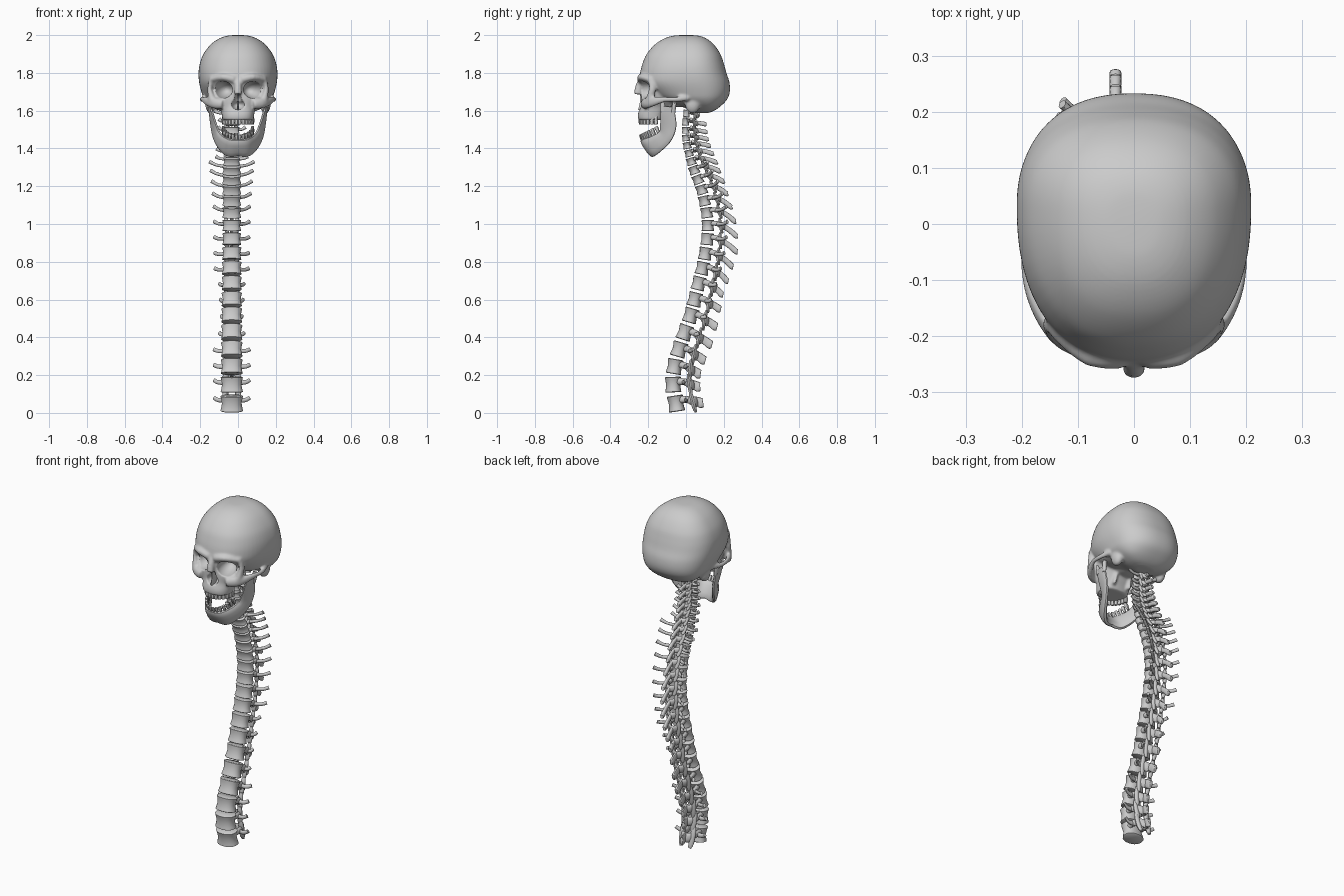
import bpy, bmesh
from math import sin, cos, pi, radians
from mathutils import Vector, Matrix

if "Cube" in bpy.data.objects:
    bpy.data.objects.remove(bpy.data.objects["Cube"])


# ---------- helpers ----------
def spline(rows, k=4):
    """Catmull-Rom subdivision of rows of numbers."""
    out = []
    for i in range(len(rows) - 1):
        p0, p1 = rows[max(i - 1, 0)], rows[i]
        p2, p3 = rows[i + 1], rows[min(i + 2, len(rows) - 1)]
        for s in range(k):
            t = s / k
            out.append([0.5 * (2 * b + (c - a) * t + (2 * a - 5 * b + 4 * c - d) * t * t
                               + (3 * b - a - 3 * c + d) * t ** 3)
                        for a, b, c, d in zip(p0, p1, p2, p3)])
    return out + [list(rows[-1])]


def loft(bm, rings):
    """Bridge rings of points and cap both ends."""
    vs = [[bm.verts.new(p) for p in r] for r in rings]
    n = len(vs[0])
    for a, b in zip(vs, vs[1:]):
        for j in range(n):
            bm.faces.new((a[j], a[(j + 1) % n], b[(j + 1) % n], b[j]))
    bm.faces.new(vs[0][::-1])
    bm.faces.new(vs[-1])


def sup(a, e):
    """Point on a unit superellipse."""
    c, s = cos(a), sin(a)
    f = (abs(c) ** e + abs(s) ** e) ** (-1 / e)
    return c * f, s * f


def tube(bm, rows, side=(1, 0, 0), n=10, e=2.0, k=3):
    """Rows (x, y, z, r_side, r_other[, side xyz]) swept as a rounded bar."""
    rows = spline(rows, k)
    rings = []
    for i, r in enumerate(rows):
        p = Vector(r[:3])
        t = (Vector(rows[min(i + 1, len(rows) - 1)][:3]) - Vector(rows[max(i - 1, 0)][:3])).normalized()
        s = Vector(r[5:8]) if len(r) > 5 else Vector(side)
        s = (s - t * s.dot(t)).normalized()
        u = t.cross(s)
        rings.append([p + s * r[3] * x + u * r[4] * y
                      for x, y in (sup(2 * pi * j / n, e) for j in range(n))])
    loft(bm, rings)


def eggs(bm, rows, e=2.3, n=64, mid=0.6, k=5):
    """Horizontal egg sections from rows (z, y_front, y_back, half_width)."""
    rings = []
    for z, yf, yb, hw in spline(rows, k):
        c = yb * mid + yf * (1 - mid)
        ring = []
        for j in range(n):
            x, y = sup(2 * pi * j / n, e)
            ring.append((hw * x, c + y * (yb - c if y > 0 else c - yf), z))
        rings.append(ring)
    loft(bm, rings)


def ball(bm, loc, rad, rot=0):
    m = Matrix.Translation(loc) @ Matrix.Rotation(rot, 4, 'Z') @ Matrix.Diagonal((*rad, 1))
    bmesh.ops.create_uvsphere(bm, u_segments=32, v_segments=20, radius=1, matrix=m)


def finish(bm, name, shade=True):
    bmesh.ops.recalc_face_normals(bm, faces=bm.faces[:])
    me = bpy.data.meshes.new(name)
    bm.to_mesh(me)
    bm.free()
    o = bpy.data.objects.new(name, me)
    bpy.context.collection.objects.link(o)
    bpy.ops.object.select_all(action='DESELECT')
    o.select_set(True)
    bpy.context.view_layer.objects.active = o
    if shade:
        bpy.ops.object.shade_smooth_by_angle(angle=radians(45))
    return o


def key(i, *ks):
    """Piecewise linear value along the spine."""
    for (a, va), (b, vb) in zip(ks, ks[1:]):
        if i <= b:
            return va + (vb - va) * (i - a) / (b - a)


# ---------- skull: braincase, face and cheekbones fused by remeshing ----------
bm = bmesh.new()
eggs(bm, [(2.0, -.015, .015, .012), (1.997, -.065, .065, .055), (1.982, -.115, .108, .1),
          (1.95, -.165, .148, .145), (1.9, -.208, .182, .183), (1.85, -.23, .2, .202),
          (1.8, -.243, .214, .209), (1.75, -.245, .23, .206), (1.7, -.2, .232, .194),
          (1.66, -.14, .218, .178), (1.625, -.03, .185, .145), (1.6, .02, .15, .1),
          (1.588, .05, .12, .05)])
eggs(bm, [(1.77, -.235, -.08, .12), (1.71, -.238, -.08, .128), (1.66, -.24, -.08, .118),
          (1.62, -.243, -.09, .095), (1.58, -.255, -.11, .086), (1.55, -.253, -.12, .082)], e=2.5, mid=.6)
ball(bm, (0, -.04, 1.655), (.075, .11, .035))
tube(bm, [(0, -.232, 1.765, .024, .02), (0, -.248, 1.725, .02, .022), (0, -.262, 1.685, .022, .016)])
for s in (-1, 1):
    # brow, outer orbit rim, cheekbone with arch, mastoid, palate wing
    tube(bm, [(s * .02, -.243, 1.765, .02, .016), (s * .08, -.236, 1.778, .018, .018),
              (s * .135, -.19, 1.765, .016, .018)], side=(0, 0, 1))
    tube(bm, [(s * .137, -.185, 1.775, .014, .02), (s * .15, -.178, 1.715, .013, .02),
              (s * .135, -.195, 1.655, .022, .02)])
    tube(bm, [(s * .08, -.222, 1.635, .026, .022), (s * .125, -.205, 1.64, .03, .02),
              (s * .162, -.165, 1.65, .025, .015), (s * .187, -.11, 1.66, .015, .011),
              (s * .19, -.05, 1.66, .014, .012), (s * .172, .01, 1.668, .018, .016)], side=(0, 0, 1))
    ball(bm, (s * .145, .035, 1.635), (.028, .04, .05))
    tube(bm, [(s * .045, -.1, 1.66, .012, .03), (s * .05, -.11, 1.57, .01, .02)])
skull = finish(bm, "skull", False)


def modify(kind, **kw):
    bpy.context.view_layer.objects.active = skull
    m = skull.modifiers.new(kind.lower(), kind)
    for a, v in kw.items():
        setattr(m, a, v)
    bpy.ops.object.modifier_apply(modifier=m.name)


modify('REMESH', mode='VOXEL', voxel_size=.006)
modify('SMOOTH', factor=.5, iterations=6)
# eye sockets and pear-shaped nose opening
for loc, rad, rot in (((-.08, -.225, 1.711), (.051, .1, .045), -.25),
                      ((.08, -.225, 1.711), (.051, .1, .045), .25),
                      ((0, -.25, 1.632), (.036, .07, .028), 0),
                      ((0, -.25, 1.655), (.021, .06, .036), 0)):
    bm = bmesh.new()
    ball(bm, loc, rad, rot)
    cut = finish(bm, "cutter", False)
    cut.hide_render = True
    skull.select_set(True)
    modify('BOOLEAN', operation='DIFFERENCE', object=cut, solver='EXACT')
    bpy.data.objects.remove(cut)
modify('REMESH', mode='VOXEL', voxel_size=.005)
modify('SMOOTH', factor=.5, iterations=3)
skull.data.polygons.foreach_set("use_smooth", [True] * len(skull.data.polygons))

bm = bmesh.new()
tube(bm, [(0, -.215, 1.69, .004, .03), (0, -.22, 1.645, .004, .025), (0, -.225, 1.6, .006, .03)])
finish(bm, "nasal_septum")

# ---------- open lower jaw: one sweep from joint to joint ----------
half = [((0, -.236, 1.447), (0, -.178, 1.362), .015), ((.045, -.222, 1.45), (.052, -.165, 1.36), .016),
        ((.08, -.175, 1.468), (.09, -.13, 1.387), .014), ((.103, -.135, 1.497), (.12, -.083, 1.435), .012),
        ((.123, -.128, 1.55), (.133, -.06, 1.492), .010), ((.138, -.132, 1.6), (.145, -.06, 1.57), .009),
        ((.145, -.128, 1.63), (.152, -.06, 1.615), .008)]
rows = []
for s, part in ((-1, half[:0:-1]), (1, half)):
    for a, b, th in part:
        a, b = (Vector((s * v[0], v[1], v[2])) for v in (a, b))
        d = (a - b) / 2
        rows.append((*((a + b) / 2), d.length, th, *d.normalized()))
bm = bmesh.new()
tube(bm, rows, n=16, e=2.8, k=5)
for s in (-1, 1):
    tube(bm, [(s * .15, -.068, 1.59, .008, .012), (s * .152, -.062, 1.63, .014, .011),
              (s * .152, -.06, 1.652, .012, .008)])
    tube(bm, [(s * .143, -.118, 1.6, .007, .018), (s * .146, -.125, 1.635, .006, .012),
              (s * .147, -.13, 1.658, .003, .005)])
finish(bm, "lower_jaw")

# ---------- teeth ----------
for name, lower in (("upper_teeth", 0), ("lower_teeth", 1)):
    bm = bmesh.new()
    for i in range(14):
        a = radians(-84 + 168 * i / 13)
        x, y = .078 * sin(a), -.148 - .095 * cos(a)
        if lower:
            y += .013
            base, d = Vector((x, y, 1.44 + .5 * (y + .23))), Vector((0, -.4, .92))
        else:
            base, d = Vector((x, y, 1.562)), Vector((0, -.05, -1))
        w = .0085 + .002 * abs(sin(a))
        prof = ((-.01, .6, .6), (.008, .8, .85), (.026, 1, .8), (.036, .85, .45 + .3 * abs(sin(a))))
        tube(bm, [(*(base + d * t), w * p, w * q) for t, p, q in prof],
             side=(cos(a), sin(a), 0), n=8, e=2.6, k=2)
    finish(bm, name)

# ---------- spine: 24 vertebrae from the lowest lumbar up to the atlas ----------
ys = [-.05, -.065, -.057, -.033, -.003, .028, .05, .07, .09, .105, .115, .118,
      .112, .1, .085, .065, .045, .03, .018, .008, .002, 0, 0, .005]
zs = [.05, .15, .245, .335, .425, .515, .6, .685, .765, .843, .92, .992,
      1.06, 1.123, 1.182, 1.236, 1.286, 1.332, 1.375, 1.416, 1.456, 1.496, 1.54, 1.585]
names = ["lumbar_%d" % i for i in range(5, 0, -1)] + ["thoracic_%d" % i for i in range(12, 0, -1)] \
    + ["cervical_%d" % i for i in range(7, 0, -1)]
for i, name in enumerate(names):
    lo, hi = max(i - 1, 0), min(i + 1, 23)
    up = Vector((0, ys[hi] - ys[lo], zs[hi] - zs[lo]))
    h = up.length / (hi - lo) * .84
    up.normalize()
    w = key(i, (0, .06), (4, .056), (10, .05), (16, .05), (17, .045), (23, .04))
    d = key(i, (0, .047), (5, .042), (10, .037), (16, .031), (18, .025), (23, .02))
    tx = key(i, (0, .095), (3, .095), (4, .065), (5, .055), (7, .065), (8, .09), (12, .095),
             (16, .118), (17, .085), (22, .068), (23, .09))
    ty = key(i, (0, .06), (4, .07), (7, .09), (12, .105), (16, .08), (17, .035), (23, .025))
    sl = key(i, (0, .14), (2, .14), (4, .155), (7, .138), (10, .163), (12, .145), (14, .125),
             (17, .13), (19, .12), (22, .11), (23, .07))
    drop = key(i, (0, -.02), (6, -.02), (8, -.04), (10, -.055), (12, -.068), (15, -.06),
               (17, -.045), (19, -.025), (23, 0))
    rh = key(i, (0, .025), (5, .021), (7, .016), (12, .013), (23, .011))
    f = key(i, (0, 1.3), (5, 1.1), (12, 1), (17, .85), (23, .8))
    bm = bmesh.new()
    # waisted body, flattened at the back
    rings = []
    for t, s in ((-.5, .9), (-.46, 1), (-.3, .94), (0, .87), (.3, .94), (.46, 1), (.5, .9)):
        ring = []
        for j in range(28):
            x, y = sup(2 * pi * j / 28, 2.3)
            ring.append((w * s * x, d * s * (y if y < 0 else y * .85), t * h))
        rings.append(ring)
    loft(bm, rings)
    arch = d + .034 * f
    for s in (-1, 1):
        # pedicle and lamina, transverse process, joint column
        tube(bm, [(s * w * .6, d * .4, h * .2, h * .22, .01 * f), (s * w * .62, d + .012, h * .15, h * .22, .01 * f),
                  (s * w * .4, arch, -.002, h * .3, .008 * f), (0, arch + .014, -.008, h * .32, .008 * f)],
             side=(0, 0, 1))
        tube(bm, [(s * w * .5, d + .006, h * .12, .011 * f, .01), (s * (w * .4 + tx * .5), ty * .65 + d * .3, h * .12, .009 * f, .008),
                  (s * tx, ty, h * .12 + .012, .011, .008)], side=(0, 0, 1))
        tube(bm, [(s * w * .45, arch + .004, -h * .72, .007 * f, .005 * f), (s * w * .52, arch - .002, -h * .4, .012 * f, .009 * f),
                  (s * w * .58, arch - .008, h * .3, .012 * f, .009 * f), (s * w * .6, arch - .01, h * .66, .008 * f, .005 * f)])
    # spinous process
    tube(bm, [(0, arch, 0, .01, rh), (0, (arch + sl) / 2, drop * .45, .008, rh),
              (0, sl - .008, drop * .95, .011, rh * 1.05), (0, sl, drop, .008, rh * .7)], n=12, e=2.5)
    if name == "cervical_2":
        tube(bm, [(0, -.004, 0, .014, .012), (0, -.004, .04, .013, .011), (0, -.004, .06, .006, .006)])
    o = finish(bm, name)
    back = up.cross(Vector((1, 0, 0)))
    m = Matrix((Vector((1, 0, 0)), back, up)).transposed().to_4x4()
    o.matrix_world = Matrix.Translation((-.033, ys[i], zs[i])) @ m
